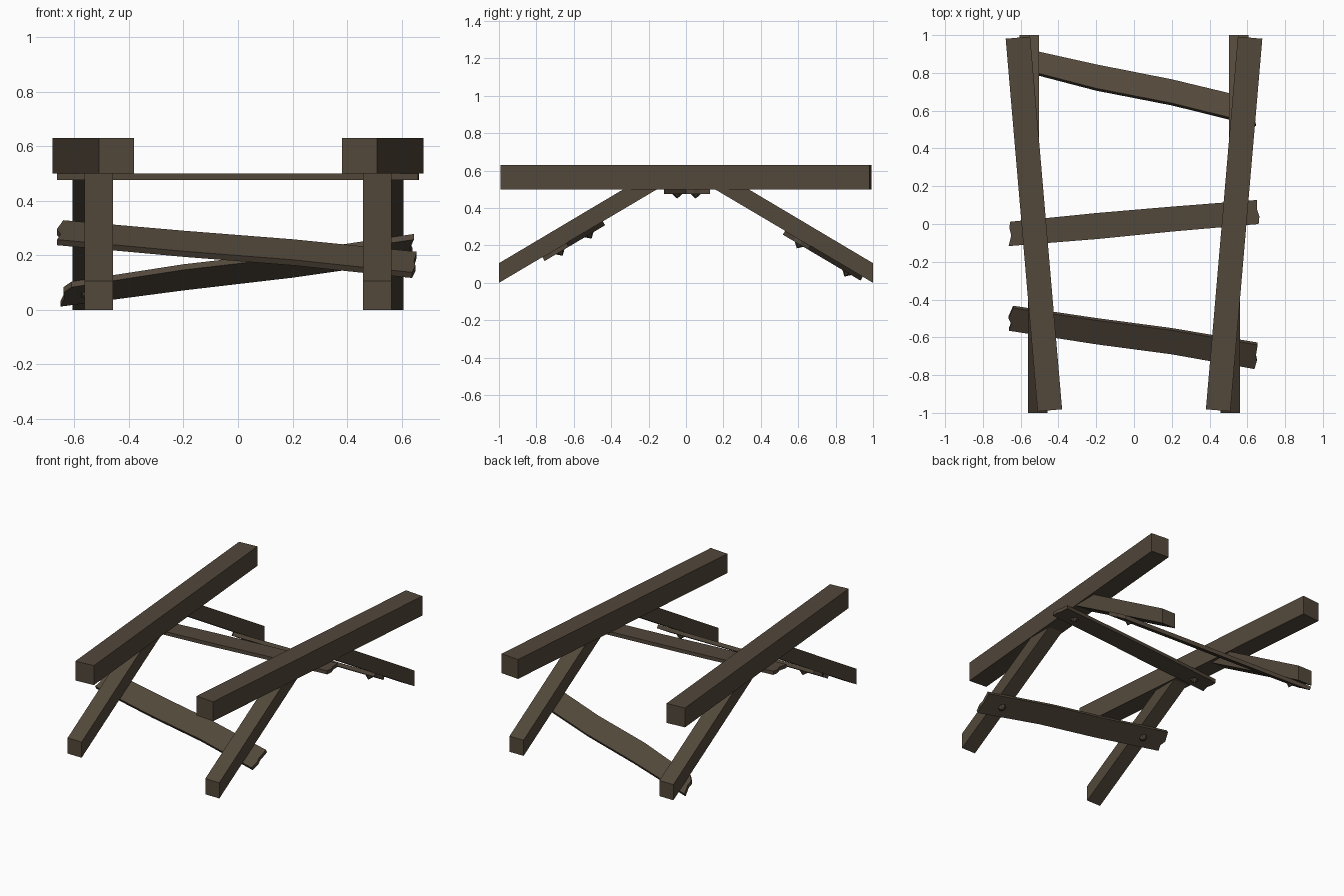
import bpy, bmesh, math
from mathutils import Vector

if "Cube" in bpy.data.objects:
    bpy.data.objects.remove(bpy.data.objects["Cube"])

wood = bpy.data.materials.new("dark_weathered_wood")
wood.diffuse_color = (0.085, 0.064, 0.043, 1)
wood.use_nodes = True
wood.node_tree.nodes["Principled BSDF"].inputs["Base Color"].default_value = wood.diffuse_color


def prism(name, points, offset):
    """Closed solid from a planar outline swept along an offset."""
    bm = bmesh.new()
    a = [bm.verts.new(p) for p in points]
    b = [bm.verts.new(Vector(p) + Vector(offset)) for p in points]
    bm.faces.new(a)
    bm.faces.new(b[::-1])
    for i in range(len(a)):
        j = (i + 1) % len(a)
        bm.faces.new((a[i], b[i], b[j], a[j]))
    bmesh.ops.recalc_face_normals(bm, faces=bm.faces)
    me = bpy.data.meshes.new(name)
    bm.to_mesh(me)
    bm.free()
    me.materials.append(wood)
    ob = bpy.data.objects.new(name, me)
    bpy.context.collection.objects.link(ob)
    return ob


SLOPE = 0.5 / 0.845  # underside slope of the legs

for s, side in ((-1, "left"), (1, "right")):
    # Top beam, splayed toward the back
    beam = prism("top_beam_" + side,
                 [(-.065, -.99, .5), (.065, -.99, .5), (.065, .99, .5), (-.065, .99, .5)],
                 (0, 0, .13))
    beam.location.x = s * .53
    beam.rotation_euler.z = -s * math.radians(4.9)
    # Slanted legs with plumb-cut feet
    for d, end, x in ((-1, "front", .51), (1, "back", .555)):
        prism(f"{end}_leg_{side}",
              [(s * x - .052, d * y, z) for y, z in
               ((1, 0), (1, .105), (.335, .5), (.155, .5))], (.104, 0, 0))


def plank(name, outline, d, nails):
    """Rough board under the beams (d=0) or under the front/back legs (d=-1/+1)."""
    def height(y):
        return SLOPE * (1 - abs(y)) if d else .499
    down = Vector((0, -d * SLOPE, -1)).normalized()
    prism(name, [(x, y, height(y)) for x, y in outline], down * .024)
    # Pointed nail heads on the underside
    for i, (x, y) in enumerate(nails):
        pos = Vector((x, y, height(y))) + down * .036
        bpy.ops.mesh.primitive_cone_add(vertices=6, radius1=.028, radius2=0, depth=.026,
                                        location=pos,
                                        rotation=down.to_track_quat('Z', 'Y').to_euler())
        nail = bpy.context.object
        nail.name = f"{name}_nail_{i + 1}"
        nail.data.materials.append(wood)


plank("middle_plank",
      [(-.655, .012), (-.2, .058), (.2, .092), (.65, .127), (.652, .075), (.664, .04),
       (.66, 0), (.2, -.04), (-.2, -.08), (-.664, -.117), (-.65, -.06), (-.66, -.02)],
      0, [(-.53, -.047), (.53, .052)])
plank("front_plank",
      [(-.64, -.445), (-.2, -.51), (.2, -.563), (.655, -.64), (.645, -.7),
       (.65, -.725), (.638, -.768), (.2, -.69), (-.2, -.637), (-.663, -.565), (-.65, -.53), (-.664, -.5)],
      -1, [(-.51, -.53), (.51, -.685)])
plank("back_plank",
      [(-.65, .945), (-.2, .845), (.2, .766), (.62, .665), (.64, .62), (.63, .585),
       (.645, .53), (.2, .64), (-.2, .718), (-.61, .825), (-.64, .86), (-.635, .89)],
      1, [(-.55, .872), (.55, .617)])
